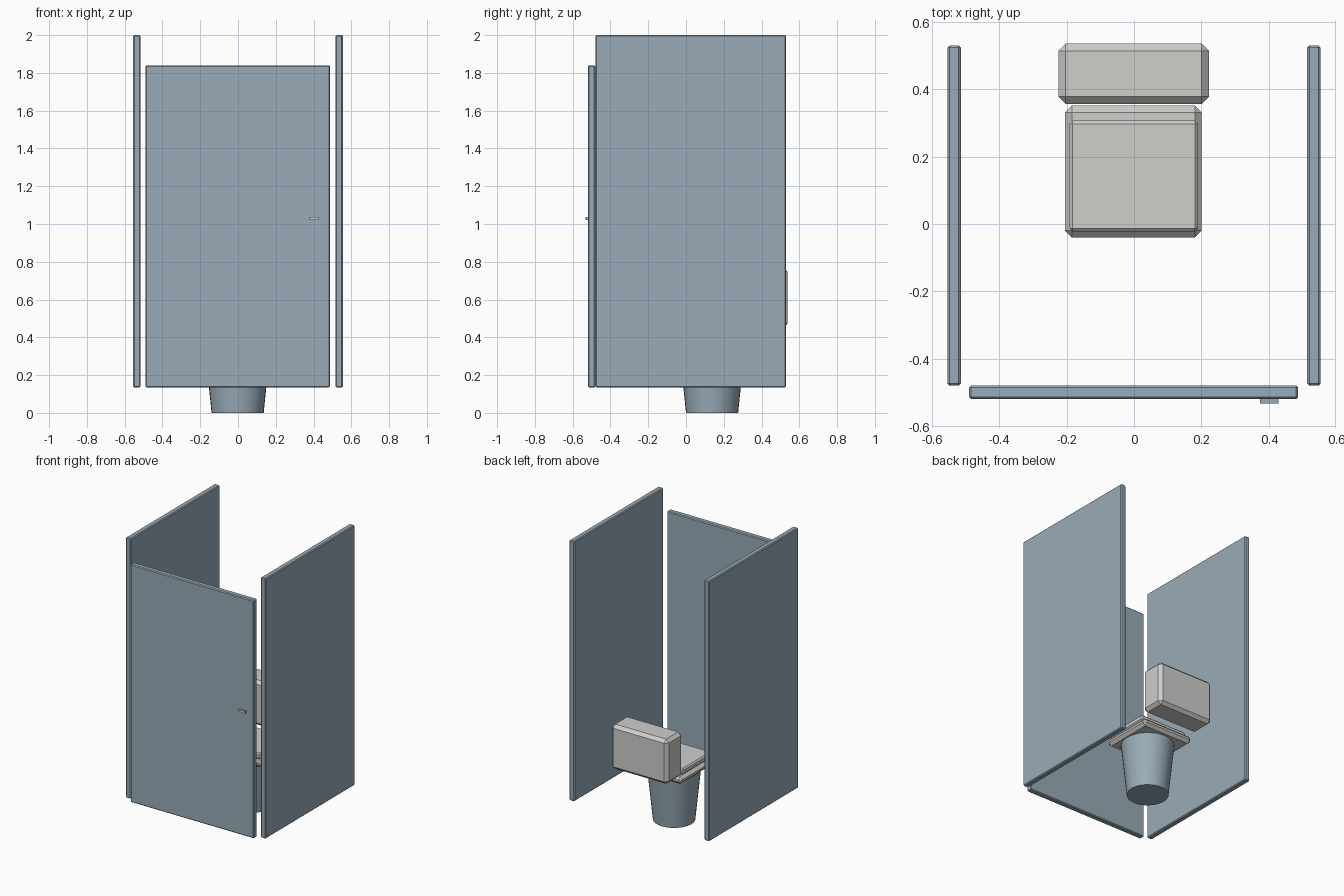
import bpy
import bmesh
from mathutils import Vector

cube = bpy.data.objects.get("Cube")
if cube:
    bpy.data.objects.remove(cube, do_unlink=True)


def make_material(name, rgb):
    mat = bpy.data.materials.new(name)
    mat.use_nodes = True
    color = (*rgb, 1.0)
    mat.diffuse_color = color
    mat.node_tree.nodes["Principled BSDF"].inputs["Base Color"].default_value = color
    return mat


blue_grey = make_material("blue grey", (0.32, 0.41, 0.48))
light_grey = make_material("light grey", (0.62, 0.62, 0.60))


def add_object(name, bm, *materials):
    mesh = bpy.data.meshes.new(name)
    bm.to_mesh(mesh)
    bm.free()
    for mat in materials:
        mesh.materials.append(mat)
    obj = bpy.data.objects.new(name, mesh)
    bpy.context.collection.objects.link(obj)
    return obj


def add_box(name, low, high, bevel, *materials):
    """Box between two corners with chamfered edges."""
    low, high = Vector(low), Vector(high)
    bm = bmesh.new()
    bmesh.ops.create_cube(bm, size=1)
    bmesh.ops.scale(bm, vec=high - low, verts=bm.verts)
    bmesh.ops.translate(bm, vec=(low + high) / 2, verts=bm.verts)
    if bevel:
        bmesh.ops.bevel(bm, geom=bm.edges[:], offset=bevel, segments=1,
                        profile=0.5, affect='EDGES')
    return add_object(name, bm, *materials)


# Stall walls and door
FLOOR_GAP = 0.135
for side, x in (("left", 0.535), ("right", -0.535)):
    add_box(side + "_wall", (x - 0.02, -0.48, FLOOR_GAP),
            (x + 0.02, 0.53, 2.0), 0.006, blue_grey)
add_box("door", (-0.49, -0.52, FLOOR_GAP), (0.488, -0.48, 1.84), 0.006, blue_grey)

# Door handle with a light front face
handle = add_box("door_handle", (0.375, -0.533, 1.02), (0.43, -0.52, 1.036), 0,
                 blue_grey, light_grey)
for face in handle.data.polygons:
    face.material_index = int(face.normal.y < -0.5)

# Tapered bowl
BOWL_HEIGHT = 0.39
bm = bmesh.new()
bmesh.ops.create_cone(bm, cap_ends=True, segments=32, radius1=0.138,
                      radius2=0.178, depth=BOWL_HEIGHT)
bmesh.ops.translate(bm, vec=(-0.002, 0.138, BOWL_HEIGHT / 2), verts=bm.verts)
bowl = add_object("bowl", bm, blue_grey)
bpy.ops.object.select_all(action='DESELECT')
bowl.select_set(True)
bpy.context.view_layer.objects.active = bowl
bpy.ops.object.shade_smooth_by_angle()

# Seat, lid and water tank
add_box("seat", (-0.205, -0.04, 0.375), (0.201, 0.352, 0.43), 0.02, light_grey)
add_box("lid", (-0.192, -0.022, 0.43), (0.19, 0.307, 0.472), 0.009, light_grey)
add_box("water_tank", (-0.225, 0.357, 0.45), (0.223, 0.537, 0.77), 0.022, light_grey)
